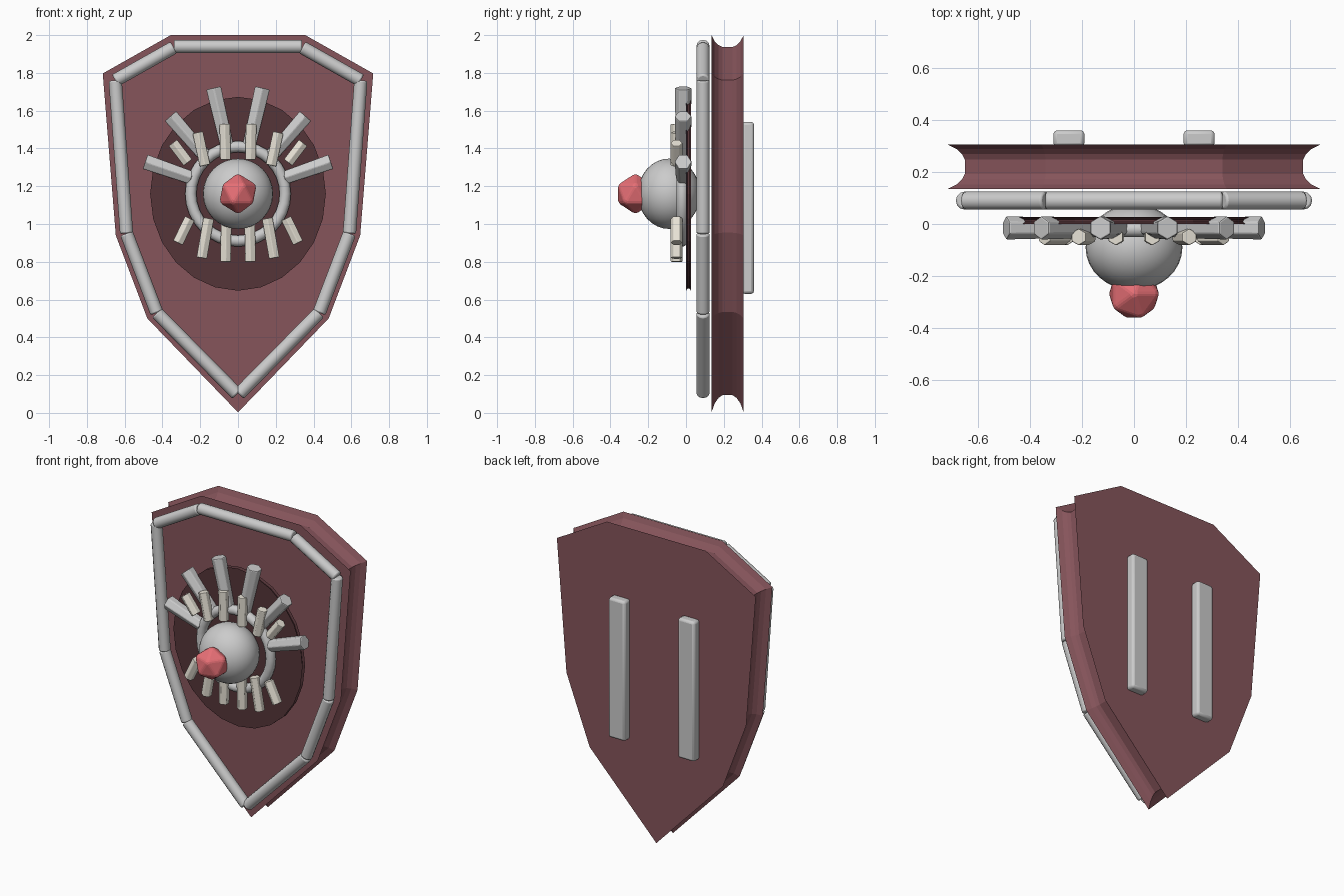
import bpy, bmesh, math
from mathutils import Vector, Matrix

if "Cube" in bpy.data.objects:
    bpy.data.objects.remove(bpy.data.objects["Cube"])


def material(name, rgb):
    m = bpy.data.materials.new(name)
    m.diffuse_color = (*rgb, 1)
    m.use_nodes = True
    m.node_tree.nodes["Principled BSDF"].inputs["Base Color"].default_value = m.diffuse_color
    return m


RED = material("dark_red", (0.24, 0.09, 0.105))
MAROON = material("maroon", (0.09, 0.035, 0.04))
GEM = material("gem_red", (0.8, 0.16, 0.18))
BONE = material("bone", (0.8, 0.76, 0.67))
CZ = 1.16  # height of the eye centre


def finish(name, bm, mat=None, smooth=None, bevel=0):
    bmesh.ops.recalc_face_normals(bm, faces=bm.faces[:])
    me = bpy.data.meshes.new(name)
    bm.to_mesh(me)
    bm.free()
    ob = bpy.data.objects.new(name, me)
    bpy.context.collection.objects.link(ob)
    if mat:
        me.materials.append(mat)
    if bevel:
        b = ob.modifiers.new("bevel", 'BEVEL')
        b.width, b.segments = bevel, 2
        b.limit_method, b.angle_limit = 'ANGLE', math.radians(35)
    if smooth:
        bpy.ops.object.select_all(action='DESELECT')
        ob.select_set(True)
        bpy.context.view_layer.objects.active = ob
        bpy.ops.object.shade_smooth_by_angle(angle=math.radians(smooth))
    return ob


def rod(name, a, b, y, r1, r2, sides, mat=None, smooth=None, bevel=0):
    """Cylinder between two (x, z) points at depth y."""
    a, b = Vector((a[0], y, a[1])), Vector((b[0], y, b[1]))
    d = b - a
    rot = Vector((0, 0, 1)).rotation_difference(d).to_matrix().to_4x4()
    bm = bmesh.new()
    bmesh.ops.create_cone(bm, cap_ends=True, segments=sides, radius1=r1, radius2=r2,
                          depth=d.length, matrix=Matrix.Translation((a + b) / 2) @ rot)
    return finish(name, bm, mat, smooth, bevel)


def inset(pts, d):
    """Mitred inward offset of a closed clockwise outline."""
    out = []
    for i, p in enumerate(pts):
        e1 = (p - pts[i - 1]).normalized()
        e2 = (pts[(i + 1) % len(pts)] - p).normalized()
        n1, n2 = Vector((e1.y, -e1.x)), Vector((e2.y, -e2.x))
        out.append(p + (n1 + n2) * d / (1 + n1.dot(n2)))
    return out


def plate(name, pts, profile, mat):
    """Outline lofted through (y, inset) steps, capped front and back."""
    bm = bmesh.new()
    rings = [[bm.verts.new((p.x, y, p.y)) for p in inset(pts, d)] for y, d in profile]
    n = len(pts)
    for r, s in zip(rings, rings[1:]):
        for i in range(n):
            bm.faces.new((r[i], r[(i + 1) % n], s[(i + 1) % n], s[i]))
    bm.faces.new(rings[0])
    bm.faces.new(rings[-1])
    return finish(name, bm, mat)


# Shield body with a hollowed edge
half = [(0.356, 2.0), (0.716, 1.797), (0.647, 0.94), (0.48, 0.5)]
outline = [Vector(p) for p in half + [(0, 0.003)] + [(-x, z) for x, z in reversed(half)]]
plate("shield_body", outline,
      [(0.135, 0), (0.152, 0.033), (0.172, 0.053), (0.193, 0.063),
       (0.247, 0.063), (0.268, 0.053), (0.288, 0.033), (0.305, 0)], RED)

# Dark oval backing plate
N = 24
oval = [Vector((0.465 * math.sin(2 * math.pi * i / N), CZ + 0.513 * math.cos(2 * math.pi * i / N)))
        for i in range(N)]
plate("oval_plate", oval, [(0.0, 0), (0.008, 0.012), (0.018, 0.012), (0.026, 0)], MAROON)

# Frame rods
path = [(0.65, 1.76), (0.59, 0.95), (0.43, 0.53), (0.005, 0.1)]
rod("frame_top", (-0.34, 1.94), (0.34, 1.94), 0.09, 0.035, 0.035, 12, None, 40, 0.008)
for s, side in ((-1, "left"), (1, "right")):
    pts = [(0.34, 1.935)] + path
    for i, (a, b) in enumerate(zip(pts, pts[1:])):
        rod(f"frame_{side}_{i + 1}", (s * a[0], a[1]), (s * b[0], b[1]),
            0.09, 0.035, 0.035, 12, None, 40, 0.008)

    # Lashes radiating from the eye
    for i, (ang, end) in enumerate(((13, 0.575), (41, 0.545), (71, 0.52))):
        u = Vector((s * math.sin(math.radians(ang)), math.cos(math.radians(ang))))
        c = Vector((0, CZ))
        rod(f"lash_{side}_{i + 1}", c + u * 0.26, c + u * end, -0.015,
            0.04, 0.046, 6, None, None, 0.006)

    # Teeth above and below the ring
    teeth = [((0.066, 1.34), (0.07, 1.53)), ((0.175, 1.31), (0.213, 1.485)),
             ((0.265, 1.325), (0.345, 1.43)), ((0.062, 1.03), (0.066, 0.8)),
             ((0.155, 1.03), (0.192, 0.82)), ((0.255, 1.03), (0.318, 0.9))]
    for i, (a, b) in enumerate(teeth):
        rod(f"tooth_{side}_{i + 1}", (s * a[0], a[1]), (s * b[0], b[1]), -0.05,
            0.032, 0.032, 6, BONE, None, 0.004)

    # Rear grip bars
    bm = bmesh.new()
    bmesh.ops.create_cube(bm, size=1, matrix=Matrix.Translation((s * 0.25, 0.328, 1.085))
                          @ Matrix.Diagonal((0.12, 0.064, 0.91, 1)))
    finish(f"grip_{side}", bm, None, 30, 0.015)

# Eyeball
bm = bmesh.new()
bmesh.ops.create_uvsphere(bm, u_segments=32, v_segments=16, radius=1,
                          matrix=Matrix.Translation((0, -0.09, CZ))
                          @ Matrix.Diagonal((0.186, 0.165, 0.186, 1)))
finish("eyeball", bm, None, 60)

# Faceted pupil gem
bm = bmesh.new()
bmesh.ops.create_icosphere(bm, subdivisions=1, radius=0.11,
                           matrix=Matrix.Translation((0, -0.268, CZ)))
finish("pupil_gem", bm, GEM, None, 0.01)

# Ring around the eye
bpy.ops.mesh.primitive_torus_add(major_segments=32, minor_segments=12, major_radius=0.25,
                                 minor_radius=0.03, location=(0, -0.02, CZ),
                                 rotation=(math.pi / 2, 0, 0))
bpy.context.object.name = "eye_ring"
bpy.ops.object.shade_smooth_by_angle(angle=math.radians(60))
